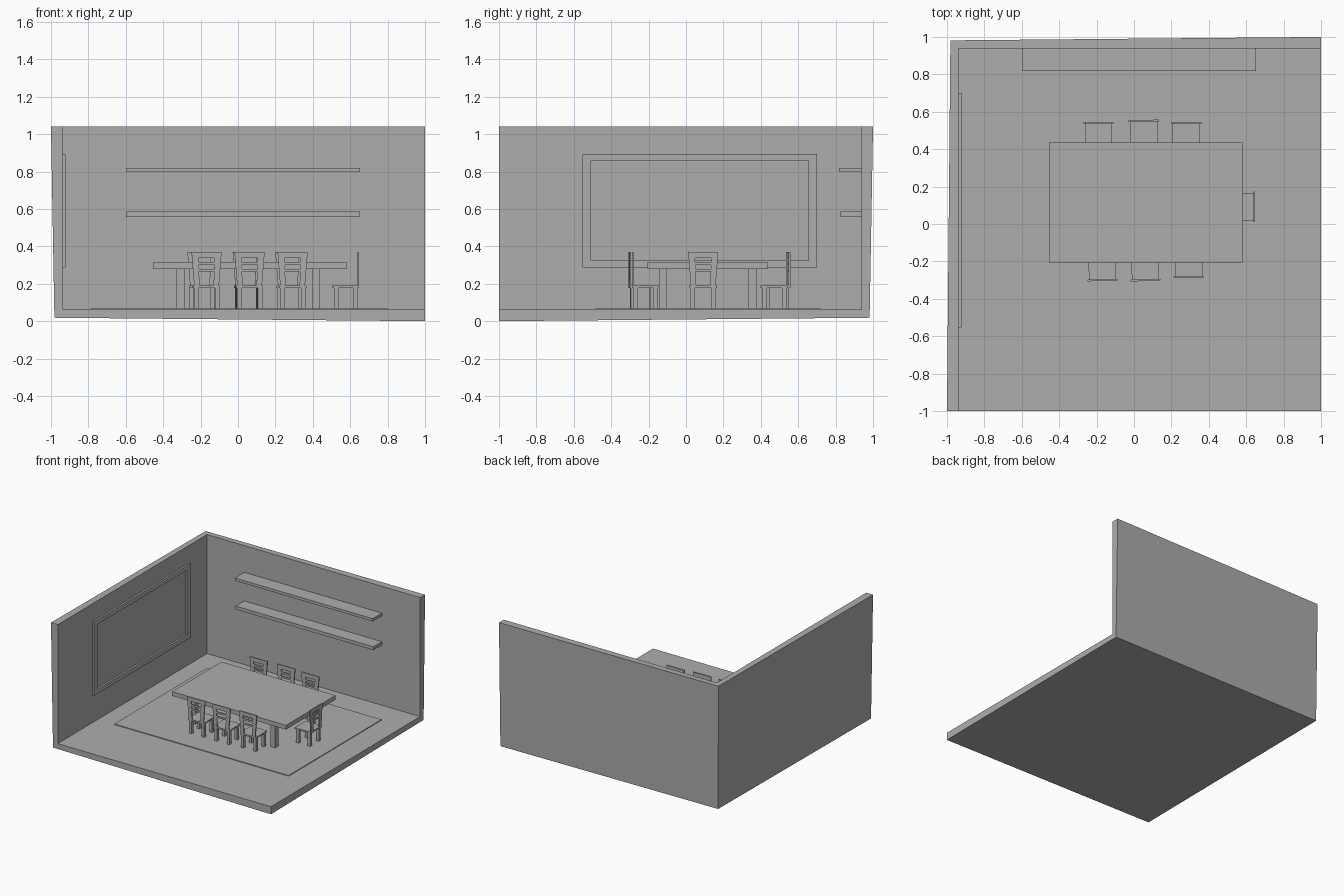
import bpy, bmesh, math
from mathutils import Matrix, Vector

if "Cube" in bpy.data.objects:
    bpy.data.objects.remove(bpy.data.objects["Cube"])

grey = bpy.data.materials.new("plain grey")
grey.diffuse_color = (0.42, 0.42, 0.42, 1)
grey.use_nodes = True
grey.node_tree.nodes["Principled BSDF"].inputs["Base Color"].default_value = grey.diffuse_color

INNER = 0.9375   # inside face of both walls
FLOOR = 0.0625   # floor surface
TOP = 1.04       # top of walls


def add_box(bm, x0, x1, y0, y1, z0, z1):
    m = Matrix.LocRotScale(((x0 + x1) / 2, (y0 + y1) / 2, (z0 + z1) / 2), None,
                           (x1 - x0, y1 - y0, z1 - z0))
    return bmesh.ops.create_cube(bm, size=1, matrix=m)["verts"]


def finish(name, bm):
    me = bpy.data.meshes.new(name)
    bm.to_mesh(me)
    bm.free()
    me.materials.append(grey)
    ob = bpy.data.objects.new(name, me)
    bpy.context.collection.objects.link(ob)
    return ob


def boxes(name, *dims):
    bm = bmesh.new()
    for d in dims:
        add_box(bm, *d)
    return finish(name, bm)


# room shell: floor and two walls meeting in a corner, thickened outwards
bm = bmesh.new()
corner = bm.verts.new((-INNER, INNER, FLOOR))
corner_top = bm.verts.new((-INNER, INNER, TOP))
left_low = bm.verts.new((-INNER, -1, FLOOR))
left_top = bm.verts.new((-INNER, -1, TOP))
back_low = bm.verts.new((1, INNER, FLOOR))
back_top = bm.verts.new((1, INNER, TOP))
front = bm.verts.new((1, -1, FLOOR))
bm.faces.new((corner, left_low, front, back_low))
bm.faces.new((corner, corner_top, left_top, left_low))
bm.faces.new((corner, back_low, back_top, corner_top))
room = finish("room_walls_and_floor", bm)
shell = room.modifiers.new("thickness", "SOLIDIFY")
shell.thickness = 0.0625
shell.offset = -1

# rug
boxes("rug", (-0.785, 0.80, -0.485, 0.72, FLOOR - 0.002, FLOOR + 0.006))

# wall shelves
boxes("upper_shelf", (-0.60, 0.652, 0.817, INNER + 0.003, 0.797, 0.82))
boxes("lower_shelf", (-0.60, 0.652, 0.827, INNER + 0.003, 0.557, 0.585))

# picture frame on the left wall
fx = (-INNER - 0.004, -0.922)
boxes("wall_frame",
      (*fx, -0.553, -0.509, 0.288, 0.895),
      (*fx, 0.656, 0.70, 0.288, 0.895),
      (*fx, -0.509, 0.656, 0.288, 0.325),
      (*fx, -0.509, 0.656, 0.858, 0.895))

# dining table
boxes("table_top", (-0.455, 0.58, -0.205, 0.437, 0.28, 0.315))
boxes("table_legs", *[(x, x + 0.043, y, y + 0.043, FLOOR, 0.285)
                      for x in (-0.33, 0.395) for y in (-0.145, 0.335)])


def chair(name, x, y, angle):
    """Chair facing local +y with the back's outer face on y = 0."""
    bm = bmesh.new()
    # seat and legs
    add_box(bm, -0.073, 0.073, 0.0, 0.146, 0.178, 0.19)
    for sx in (-1, 1):
        for y0 in (0.008, 0.112):
            a, b = sorted((sx * 0.044, sx * 0.068))
            add_box(bm, a, b, y0, y0 + 0.024, FLOOR, 0.18)
    # back: posts and rails, flared towards the top
    back = []
    for sx in (-1, 1):
        a, b = sorted((sx * 0.037, sx * 0.066))
        back += add_box(bm, a, b, 0, 0.009, 0.186, 0.37)
    for z0, z1 in ((0.337, 0.37), (0.30, 0.316), (0.266, 0.28)):
        back += add_box(bm, -0.037, 0.037, 0, 0.009, z0, z1)
    for v in back:
        v.co.x *= 1 + 0.22 * (v.co.z - 0.186) / 0.184
    ob = finish(name, bm)
    ob.location = (x, y, 0)
    ob.rotation_euler.z = math.radians(angle)


# chairs around the table
for i, (x, y, a) in enumerate([(-0.168, -0.305, 1), (0.062, -0.305, 1.5), (0.292, -0.289, 0)]):
    chair(f"front_chair_{i + 1}", x, y, a)
for i, (x, y, a) in enumerate([(-0.19, 0.546, 180), (0.052, 0.556, 181.5), (0.28, 0.545, 179.5)]):
    chair(f"back_chair_{i + 1}", x, y, a)
chair("end_chair", 0.648, 0.092, 90)
